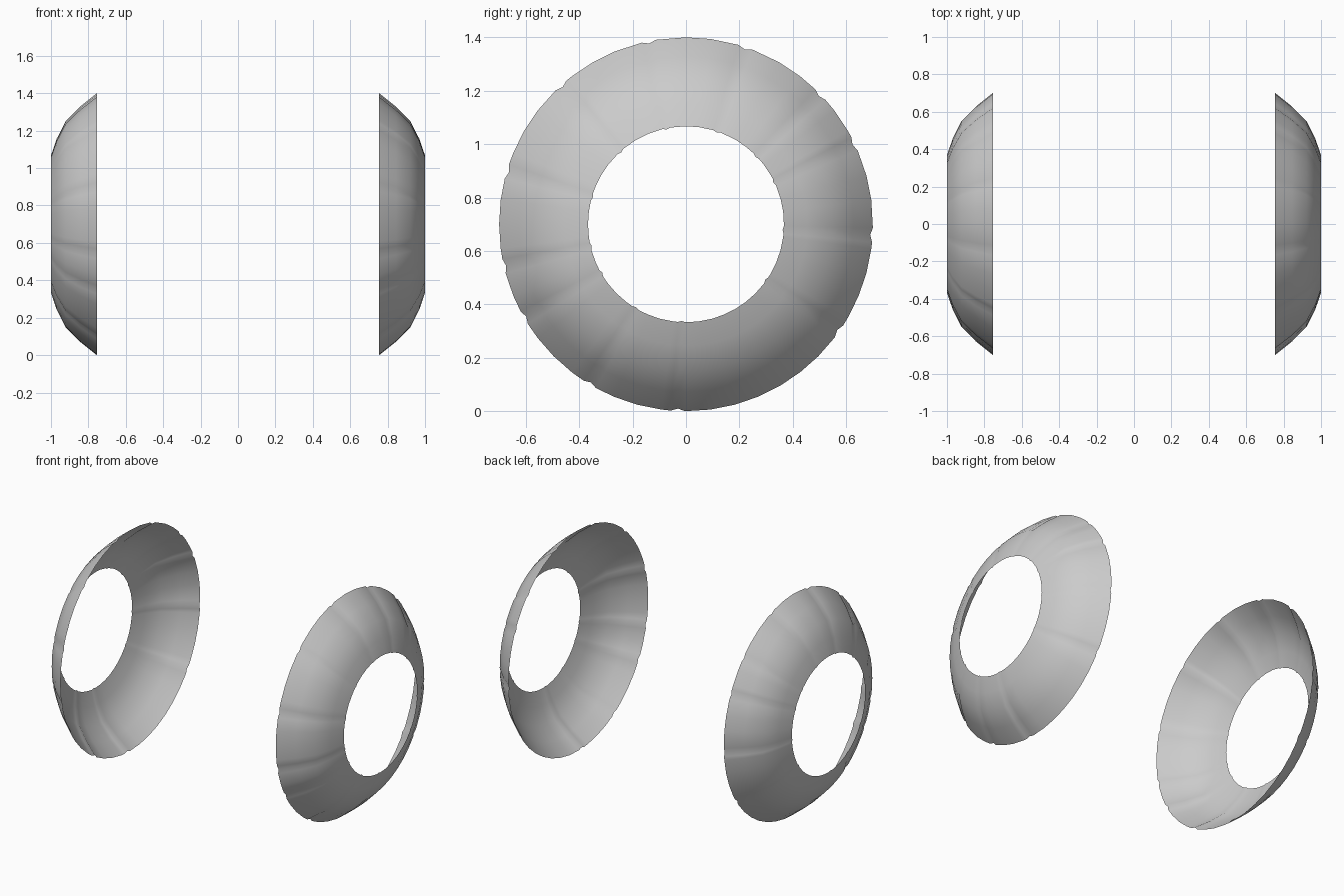
import bpy, bmesh
from math import radians, cos, sin

if "Cube" in bpy.data.objects:
    bpy.data.objects.remove(bpy.data.objects["Cube"])

CENTRE_Z = 0.70
# dish profile: (distance from middle, radius)
PROFILE = [(0.755, 0.70), (0.845, 0.628), (0.922, 0.55), (0.97, 0.455), (1.0, 0.367)]
# irregular radial creases, degrees from +y
CREASES = [-167, -150, -121, -92.5, -35, -3.3, 25.5, 44, 71.5, 101.5, 132, 163.6]
HALF_WIDTH = 2.2
DEPTH = 0.009


def gap(a, b):
    return abs((a - b + 180) % 360 - 180)


# angular stations: even steps, with a small V groove at each crease
stations = [(i * 7.5 - 180, 0) for i in range(48)
            if all(gap(i * 7.5 - 180, c) > 4 for c in CREASES)]
for c in CREASES:
    stations += [(c - HALF_WIDTH, 0), (c, DEPTH), (c + HALF_WIDTH, 0)]
stations.sort()


def curved_ring(name, side):
    bm = bmesh.new()
    rows = []
    for x, r in PROFILE:
        rows.append([bm.verts.new((side * x,
                                   (r - d * r / 0.7) * cos(radians(a)),
                                   CENTRE_Z + (r - d * r / 0.7) * sin(radians(a))))
                     for a, d in stations])
    n = len(stations)
    for lo, hi in zip(rows, rows[1:]):
        for i in range(n):
            j = (i + 1) % n
            quad = (lo[i], lo[j], hi[j], hi[i])
            bm.faces.new(quad if side > 0 else quad[::-1])
    for f in bm.faces:
        f.smooth = True
    mesh = bpy.data.meshes.new(name)
    bm.to_mesh(mesh)
    bm.free()
    ob = bpy.data.objects.new(name, mesh)
    bpy.context.collection.objects.link(ob)


# the pair of open shells
curved_ring("right_shoulder_ring", 1)
curved_ring("left_shoulder_ring", -1)
